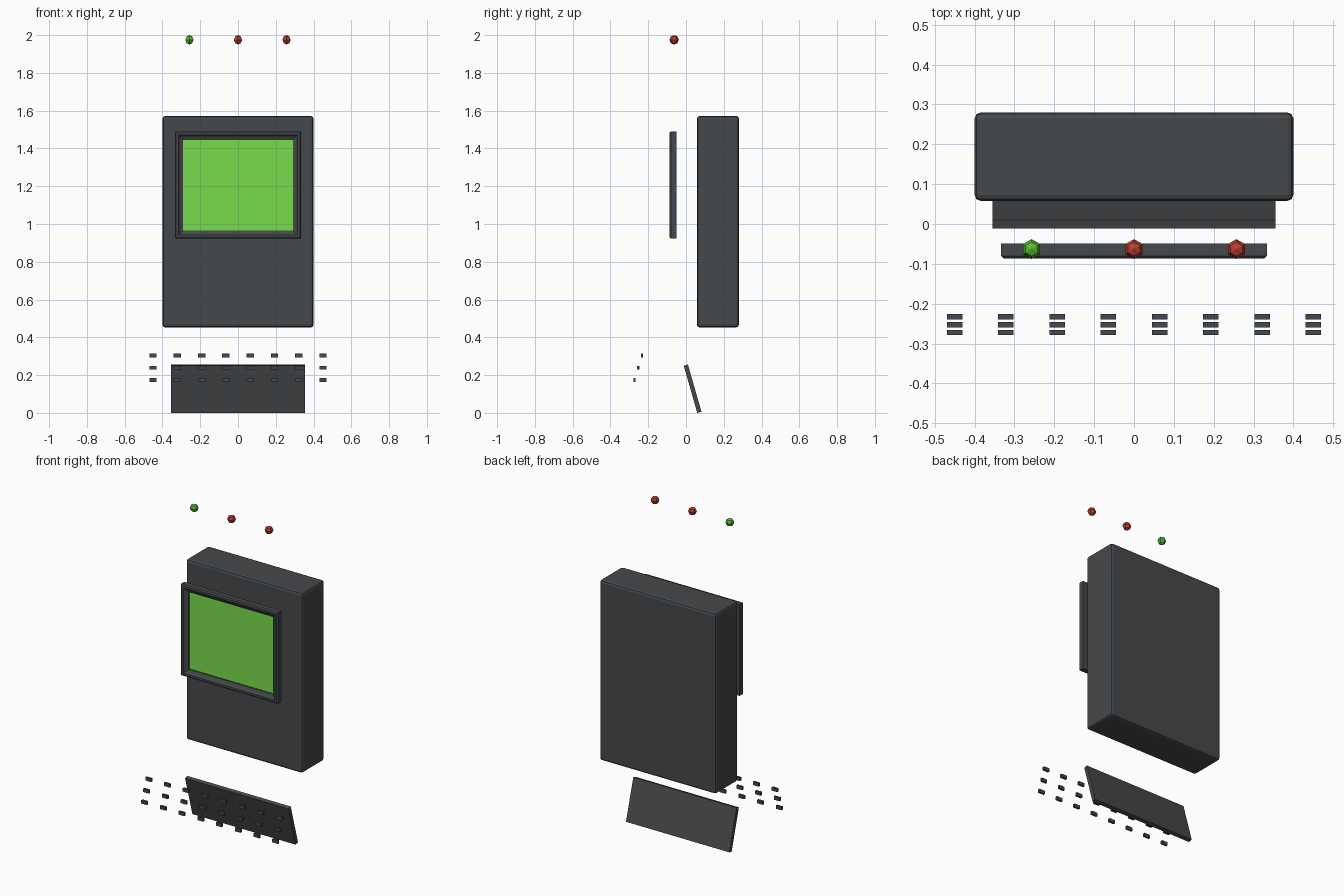
import bpy, bmesh
from math import radians, sin, cos
from mathutils import Matrix, Vector

if "Cube" in bpy.data.objects:
    bpy.data.objects.remove(bpy.data.objects["Cube"])


def material(name, color):
    m = bpy.data.materials.new(name)
    m.diffuse_color = (*color, 1)
    m.use_nodes = True
    m.node_tree.nodes["Principled BSDF"].inputs["Base Color"].default_value = m.diffuse_color
    return m


dark = material("dark_grey", (0.06, 0.065, 0.07))
green = material("green", (0.19, 0.72, 0.07))
led_green = material("led_green", (0.10, 0.50, 0.04))
led_red = material("led_red", (0.50, 0.05, 0.03))


def finish(name, bm, mat):
    bmesh.ops.recalc_face_normals(bm, faces=bm.faces)
    me = bpy.data.meshes.new(name)
    bm.to_mesh(me)
    bm.free()
    me.materials.append(mat)
    ob = bpy.data.objects.new(name, me)
    bpy.context.scene.collection.objects.link(ob)
    return ob


def box(name, loc, size, mat, tilt=0.0, bevel=0.0):
    bm = bmesh.new()
    bmesh.ops.create_cube(bm, size=1, matrix=Matrix.Diagonal((*size, 1)))
    if bevel:
        bmesh.ops.bevel(bm, geom=bm.edges[:], offset=bevel, segments=2,
                        profile=0.5, affect='EDGES')
    ob = finish(name, bm, mat)
    ob.location = loc
    ob.rotation_euler.x = tilt
    return ob


# cabinet body
box("cabinet", (0, 0.169, 1.012), (0.80, 0.222, 1.12), dark, bevel=0.015)

# screen frame: one closed profile (inset, y) swept round a rectangle
profile = [(0, -0.049), (0, -0.080), (0.007, -0.087), (0.020, -0.087),
           (0.028, -0.078), (0.044, -0.070), (0.044, -0.049)]
cz, hx, hz = 1.206, 0.334, 0.284
bm = bmesh.new()
corners = []
for sx, sz in ((-1, -1), (1, -1), (1, 1), (-1, 1)):
    corners.append([bm.verts.new((sx * (hx - d), y, cz + sz * (hz - d)))
                    for d, y in profile])
n = len(profile)
for i in range(4):
    a, b = corners[i], corners[(i + 1) % 4]
    for j in range(n):
        k = (j + 1) % n
        bm.faces.new((a[j], b[j], b[k], a[k]))
finish("screen_frame", bm, dark)

# screen
box("screen", (0, -0.059, cz), (0.582, 0.006, 0.482), green)

# tilted panel under the cabinet
box("keyboard_panel", (0, 0.035, 0.128), (0.71, 0.023, 0.26), dark,
    tilt=radians(16))

# rows of keys
for row in range(3):
    for col in range(8):
        box("key", (-0.45 + col * 0.1286, -0.233 - row * 0.0198,
                    0.303 - row * 0.064), (0.039, 0.013, 0.021), dark)

# indicator lights
for x, mat in ((-0.257, led_green), (0, led_red), (0.257, led_red)):
    bm = bmesh.new()
    bmesh.ops.create_uvsphere(bm, u_segments=6, v_segments=4, radius=0.025)
    finish("indicator_light", bm, mat).location = (x, -0.063, 1.975)
